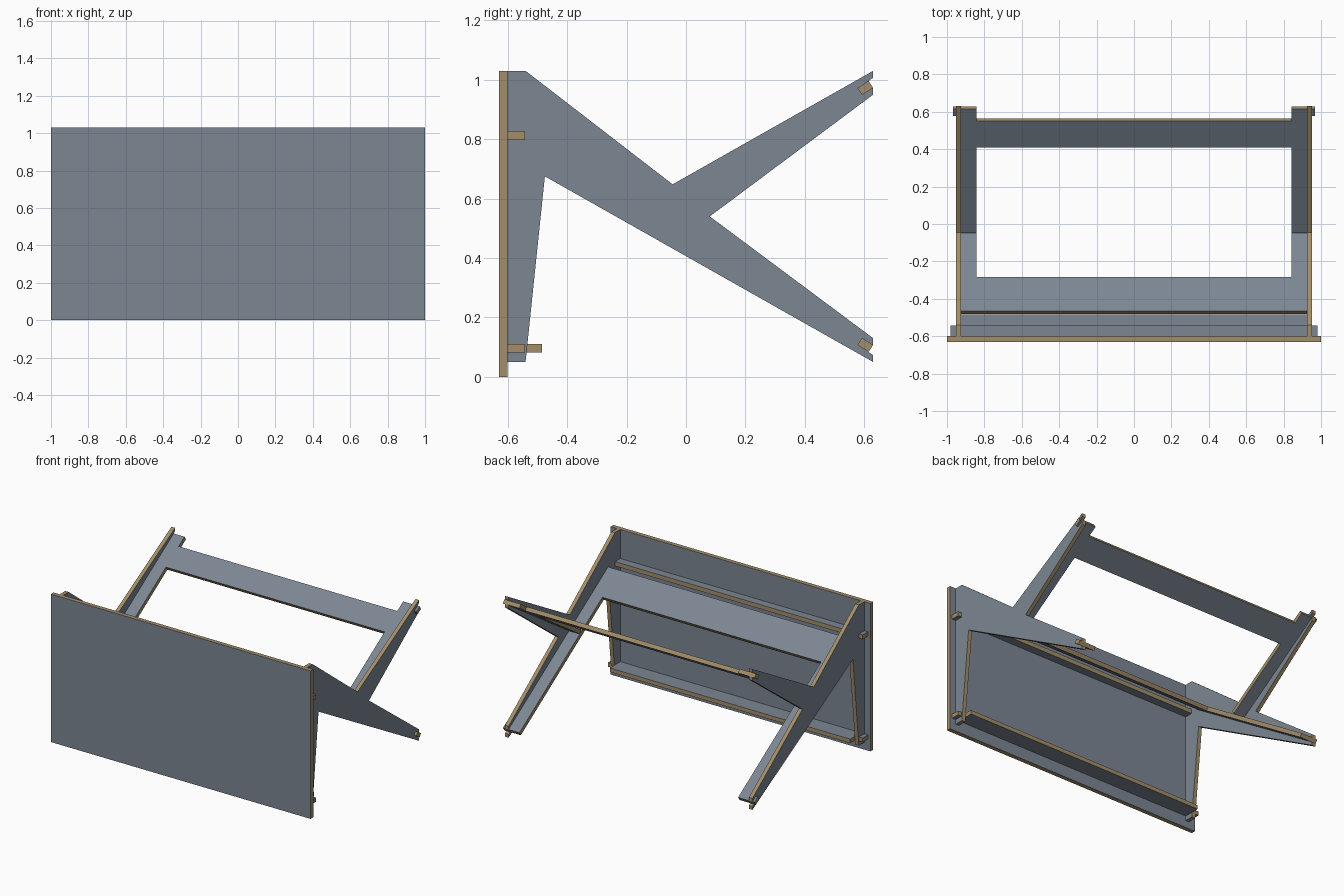
import bpy, bmesh, math
from mathutils import Vector

if "Cube" in bpy.data.objects:
    bpy.data.objects.remove(bpy.data.objects["Cube"])


def material(name, rgb):
    m = bpy.data.materials.new(name)
    m.diffuse_color = (*rgb, 1)
    m.use_nodes = True
    m.node_tree.nodes["Principled BSDF"].inputs["Base Color"].default_value = m.diffuse_color
    return m


face_mat = material("slate_laminate", (0.20, 0.24, 0.29))
edge_mat = material("plywood_edge", (0.37, 0.27, 0.145))


def board(name, outline, to_world, t0, t1):
    """Cut a sheet from a 2D outline, thick from t0 to t1; cut edges are plywood coloured."""
    bm = bmesh.new()
    cap = bm.faces.new([bm.verts.new(to_world(a, b, t0)) for a, b in outline])
    geo = bmesh.ops.extrude_face_region(bm, geom=[cap], use_keep_orig=True)["geom"]
    shift = to_world(0, 0, t1) - to_world(0, 0, t0)
    bmesh.ops.translate(bm, verts=[g for g in geo if isinstance(g, bmesh.types.BMVert)], vec=shift)
    bmesh.ops.recalc_face_normals(bm, faces=bm.faces)
    axis = shift.normalized()
    for f in bm.faces:
        f.material_index = 0 if abs(f.normal.dot(axis)) > 0.9 else 1
    me = bpy.data.meshes.new(name)
    bm.to_mesh(me)
    bm.free()
    me.materials.append(face_mat)
    me.materials.append(edge_mat)
    ob = bpy.data.objects.new(name, me)
    bpy.context.collection.objects.link(ob)
    return ob


def both_halves(pts):
    return pts + [(-a, b) for a, b in reversed(pts)]


# Leg-centre frame: s runs down the middle of the sloping leg, n is across it
MID = 0.54
SLOPE = 0.652
ANG = math.atan(SLOPE)
C, S = math.cos(ANG), math.sin(ANG)
HALF = 0.014                   # half the sheet thickness
TAB0, TAB1 = 0.770, 0.814      # tab at the leg tips


def low(x, s, n):
    return Vector((x, -0.06 + s * C + n * S, MID - s * S + n * C))


def high(x, s, n):
    v = low(x, s, n)
    v.z = 2 * MID - v.z
    return v


# Large flat panel
board("table_top", [(-1, 0), (1, 0), (1, 1.03), (-1, 1.03)],
      lambda a, b, t: Vector((a, t, b)), -0.63, -0.60)

# Side panels, slotted at both leg tips
a, b = low(0, TAB0, -HALF), low(0, TAB0, HALF)
slot = [(0.63, a.z - (0.63 - a.y) * SLOPE), (a.y, a.z), (b.y, b.z),
        (0.63, b.z - (0.63 - b.y) * SLOPE)]
low_tip = [(0.63, 0.05)] + slot + [(0.63, 0.13)]
high_tip = [(y, 2 * MID - z) for y, z in reversed(low_tip)]
side = ([(-0.60, 1.03), (-0.60, 0.05), (-0.54, 0.05), (-0.475, 0.675)] + low_tip
        + [(0.08, MID)] + high_tip + [(-0.045, 0.648), (-0.54, 1.03)])
for label, sx in (("left", -1), ("right", 1)):
    board(label + "_side_panel", side, lambda y, z, t: Vector((t, y, z)), sx * 0.926, sx * 0.953)

# Cross frames joining the legs
tip = [(0.926, TAB0), (0.969, TAB0), (0.969, TAB1), (0.842, TAB1)]
board("lower_leg_frame", both_halves([(0.926, -0.493)] + tip + [(0.842, -0.275)]),
      low, -HALF, HALF)
board("upper_leg_frame",
      both_halves([(0.842, 0.570), (0.842, 0.0235), (0.926, 0.0235)] + tip + [(0.842, 0.737)]),
      high, -HALF, HALF)


# Rails along the panel, with tabs through the sides
def flat(x, y, z):
    return Vector((x, y, z))


board("upper_rail", both_halves([(0.982, -0.60), (0.982, -0.542)]), flat, 0.798, 0.828)
board("lower_rail", both_halves([(0.982, -0.60), (0.982, -0.542), (0.926, -0.542), (0.926, -0.484)]),
      flat, 0.082, 0.11)
